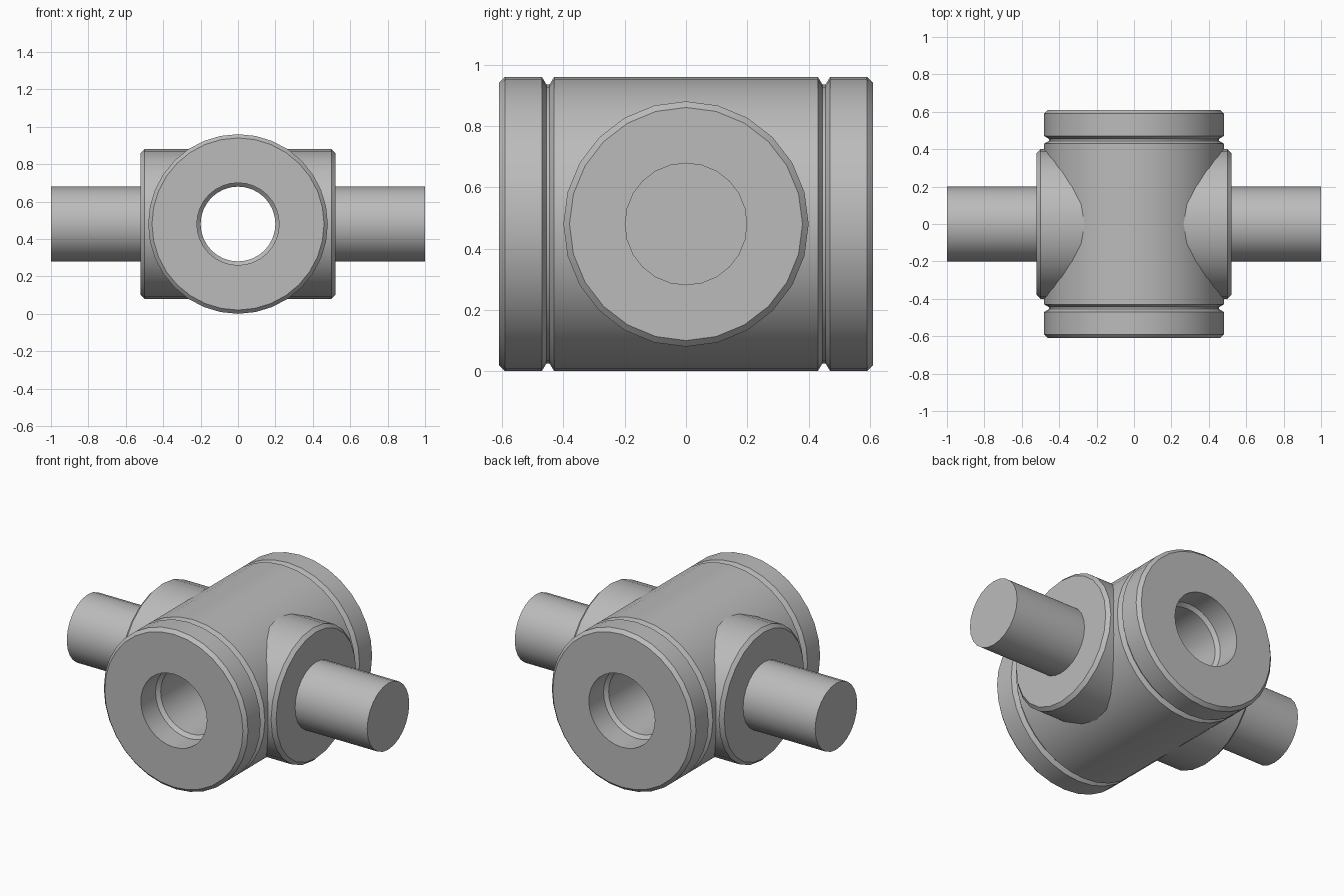
import bpy, bmesh, math
from mathutils import Matrix

if "Cube" in bpy.data.objects:
    bpy.data.objects.remove(bpy.data.objects["Cube"], do_unlink=True)

CENTRE = 0.48

steel = bpy.data.materials.new("steel_grey")
steel.use_nodes = True
GREY = (0.5, 0.5, 0.5, 1)
steel.diffuse_color = GREY
steel.node_tree.nodes["Principled BSDF"].inputs["Base Color"].default_value = GREY


def lathe(name, profile, sides, turn, closed=False):
    """Revolve (radius, height) points round z, then turn the result into place."""
    bm = bmesh.new()
    rings = []
    for r, h in profile:
        if r == 0:
            rings.append([bm.verts.new((0, 0, h))] * sides)
        else:
            rings.append([bm.verts.new((r * math.cos(i * math.tau / sides),
                                        r * math.sin(i * math.tau / sides), h))
                          for i in range(sides)])
    pairs = list(zip(rings, rings[1:] + rings[:1])) if closed else list(zip(rings, rings[1:]))
    for a, b in pairs:
        for i in range(sides):
            j = (i + 1) % sides
            bm.faces.new(list(dict.fromkeys((a[i], a[j], b[j], b[i]))))
    bmesh.ops.recalc_face_normals(bm, faces=bm.faces)
    bm.transform(Matrix.Translation((0, 0, CENTRE)) @ turn)
    mesh = bpy.data.meshes.new(name)
    bm.to_mesh(mesh)
    bm.free()
    mesh.materials.append(steel)
    ob = bpy.data.objects.new(name, mesh)
    bpy.context.collection.objects.link(ob)
    bpy.ops.object.select_all(action="DESELECT")
    ob.select_set(True)
    bpy.context.view_layer.objects.active = ob
    bpy.ops.object.shade_smooth_by_angle(angle=math.radians(30))
    return ob


# Hollow hub: half profile with chamfered end, groove and stepped bore, mirrored
outer = [(0.48, 0.43), (0.455, 0.445), (0.455, 0.455), (0.48, 0.47), (0.48, 0.59), (0.46, 0.61)]
bore = [(0.22, 0.61), (0.22, 0.47), (0.20, 0.45)]
half = outer + bore
mirrored = [(r, -h) for r, h in reversed(half)]
lathe("hub", half + mirrored, 32, Matrix.Rotation(math.pi / 2, 4, "X"), closed=True)

# Chamfered boss and plain shaft on each side
for side, sign in (("left", 1), ("right", -1)):
    turn = Matrix.Rotation(sign * math.pi / 2, 4, "Y")
    lathe(side + "_boss", [(0, 0.24), (0.40, 0.24), (0.40, 0.50), (0.38, 0.52), (0, 0.52)], 24, turn)
    lathe(side + "_shaft", [(0, 0.45), (0.20, 0.45), (0.20, 1.0), (0, 1.0)], 24, turn)
